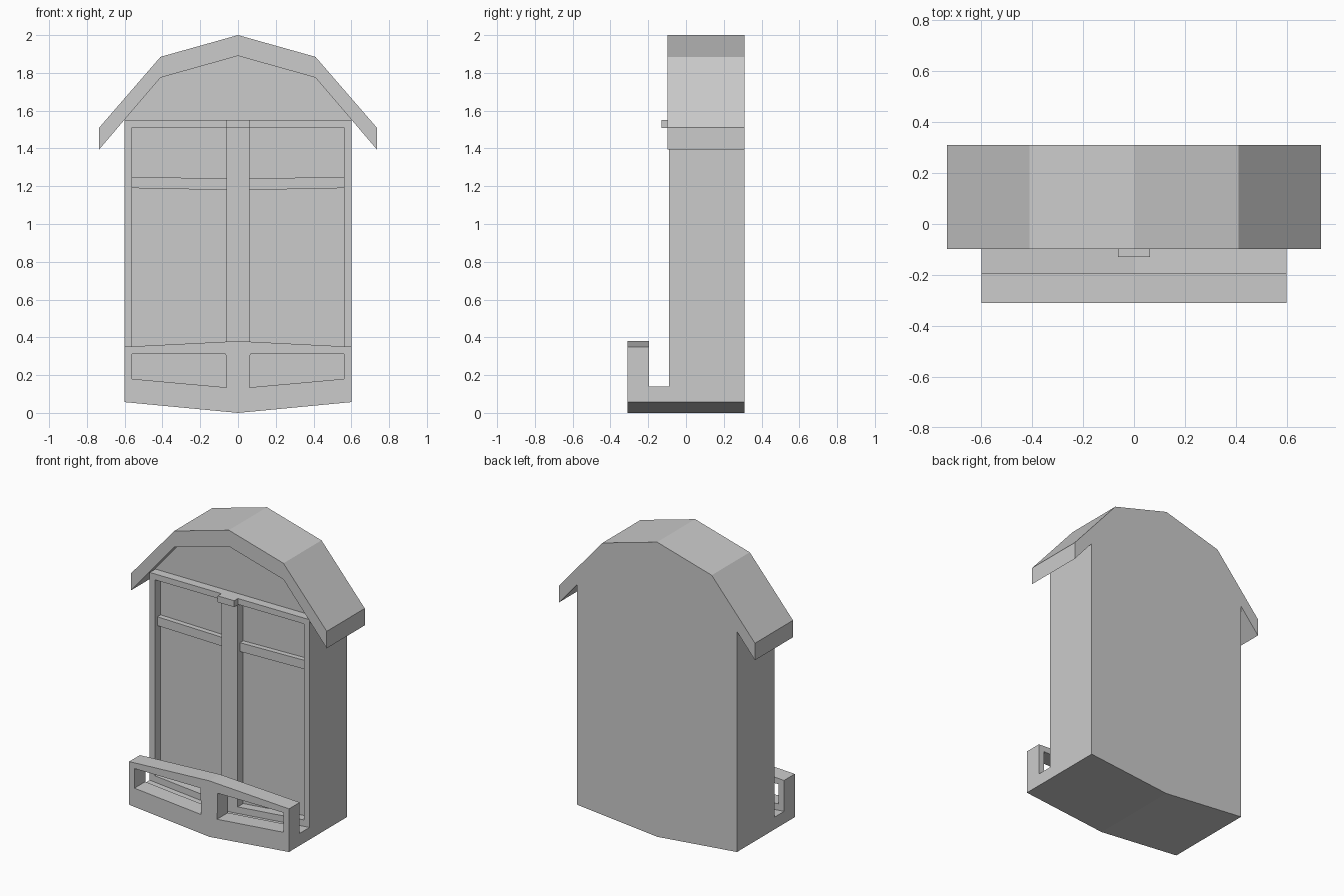
import bpy, bmesh

cube = bpy.data.objects.get("Cube")
if cube:
    bpy.data.objects.remove(cube, do_unlink=True)

# One plain grey for everything
GREY = (0.6, 0.6, 0.6, 1)
mat = bpy.data.materials.new("plain_grey")
mat.use_nodes = True
mat.diffuse_color = GREY
mat.node_tree.nodes["Principled BSDF"].inputs["Base Color"].default_value = GREY


def mirrored(half):
    """Close a right-hand outline, running from centre to centre, across x = 0."""
    return half + [(-x, z) for x, z in reversed(half) if x > 0]


def flip(loop):
    return [(-x, z) for x, z in loop]


def prism(name, y0, y1, outline, holes=()):
    """Extrude an x-z outline, with optional holes, from y0 to y1."""
    bm = bmesh.new()
    edges = []
    for loop in [outline, *holes]:
        vs = [bm.verts.new((x, y0, z)) for x, z in loop]
        edges += [bm.edges.new((a, b)) for a, b in zip(vs, vs[1:] + vs[:1])]
    if holes:
        bmesh.ops.triangle_fill(bm, edges=edges, use_beauty=True, normal=(0, -1, 0))
    else:
        bm.faces.new(vs)
    ext = bmesh.ops.extrude_face_region(bm, geom=bm.faces[:], use_keep_orig=True)
    moved = [g for g in ext["geom"] if isinstance(g, bmesh.types.BMVert)]
    bmesh.ops.translate(bm, vec=(0, y1 - y0, 0), verts=moved)
    bmesh.ops.recalc_face_normals(bm, faces=bm.faces[:])
    mesh = bpy.data.meshes.new(name)
    bm.to_mesh(mesh)
    bm.free()
    mesh.materials.append(mat)
    obj = bpy.data.objects.new(name, mesh)
    bpy.context.scene.collection.objects.link(obj)


FRONT, RAIL_BACK, FACE, PANE, BACK = -0.31, -0.195, -0.09, -0.03, 0.31
base = [(0, 0), (0.6, 0.057)]
roof_under = [(0.735, 1.395), (0.41, 1.775), (0, 1.89)]
roof_top = [(0, 2.0), (0.41, 1.885), (0.735, 1.51)]

# Wall with gable, set back behind the window frame
prism("wall", PANE, BACK, mirrored(base + [(0.6, 1.553)] + roof_under[1:]))

# Bent roof band
prism("roof", -0.098, BACK, mirrored(roof_top + roof_under))

# Window frame with central post
pane = [(0.06, 0.135), (0.56, 0.18), (0.56, 1.51), (0.06, 1.51)]
prism("window_frame", FACE, PANE, mirrored(base + [(0.6, 1.55), (0, 1.55)]),
      [pane, flip(pane)])

# Crossbars, slightly behind the frame
bar = [(0.06, 1.18), (0.56, 1.19), (0.56, 1.25), (0.06, 1.24)]
prism("left_crossbar", -0.065, PANE, bar)
prism("right_crossbar", -0.065, PANE, flip(bar))

# Small block over the post
prism("top_block", -0.13, FACE, mirrored([(0, 1.507), (0.062, 1.507), (0.062, 1.55), (0, 1.55)]))

# Balcony floor and pierced railing
prism("balcony_floor", RAIL_BACK, FACE, mirrored(base + [(0.6, 0.14), (0, 0.085)]))
gap = [(0.06, 0.135), (0.56, 0.18), (0.56, 0.313), (0.065, 0.313)]
prism("balcony_railing", FRONT, RAIL_BACK,
      mirrored(base + [(0.6, 0.35), (0.06, 0.377), (0, 0.38)]), [gap, flip(gap)])
